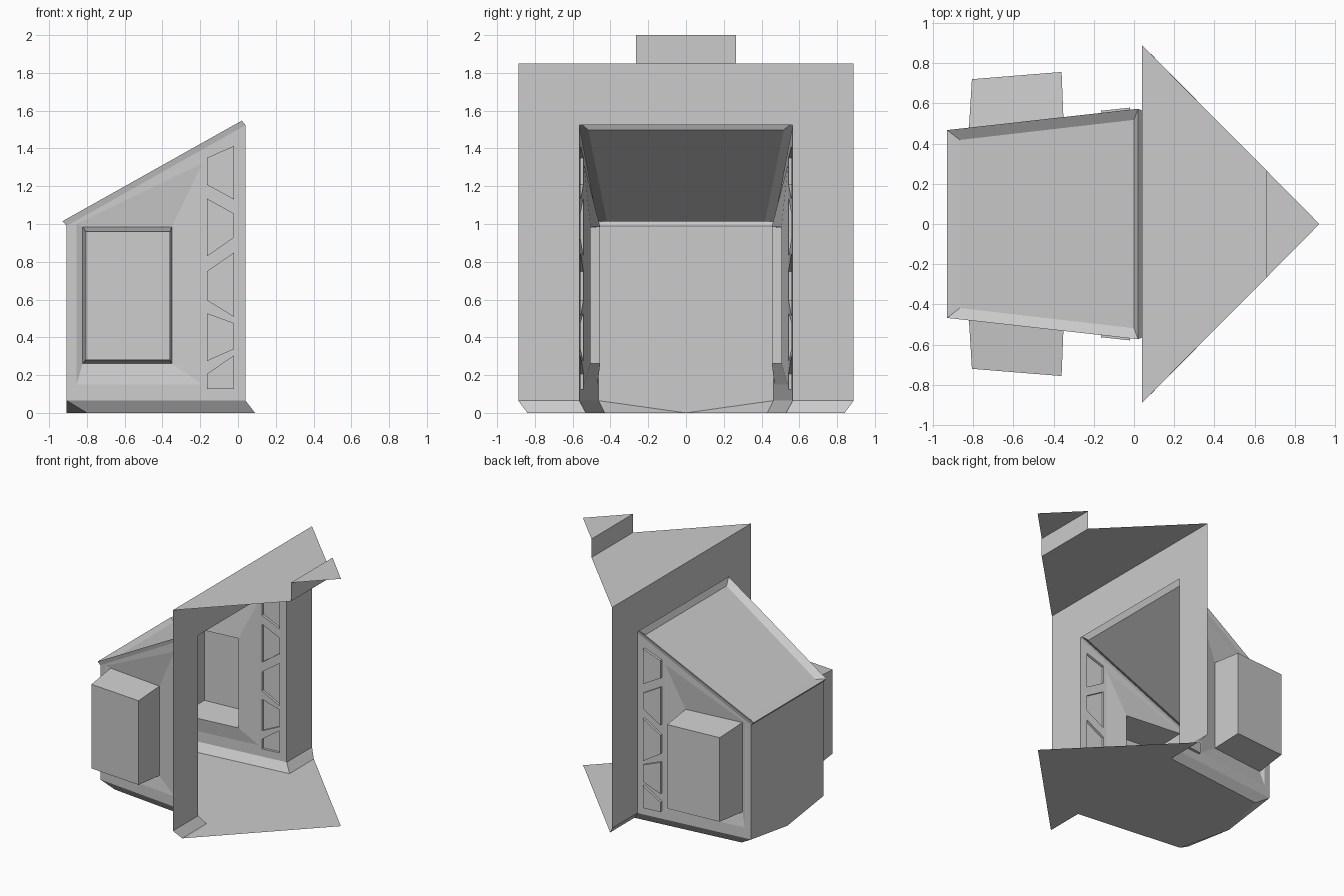
import bpy
from mathutils import Vector
from mathutils.geometry import tessellate_polygon

if "Cube" in bpy.data.objects:
    bpy.data.objects.remove(bpy.data.objects["Cube"])


def make(name, verts, faces, mirror=False):
    me = bpy.data.meshes.new(name)
    me.from_pydata([tuple(v) for v in verts], [], faces)
    me.update()
    ob = bpy.data.objects.new(name, me)
    bpy.context.collection.objects.link(ob)
    if mirror:
        m = ob.modifiers.new("mirror", 'MIRROR')
        m.use_axis = (False, True, False)
    return ob


def rings(name, loops, cap=True, mirror=False):
    """Skin a chain of equal-length loops and cap the last one."""
    n = len(loops[0])
    verts = [v for loop in loops for v in loop]
    faces = []
    for k in range(len(loops) - 1):
        for i in range(n):
            j = (i + 1) % n
            faces.append((k*n + i, k*n + j, (k+1)*n + j, (k+1)*n + i))
    if cap:
        faces.append(tuple(range((len(loops)-1)*n, len(loops)*n)))
    return make(name, verts, faces, mirror)


XF, XB = 0.04, -0.907       # mouth and back of the alcove
YF, YB = 0.565, 0.463       # half widths there
ZS, ZF, ZB = 0.065, 1.523, 0.99   # skirting top, roof front, roof back


def side(x, z, out=0.0):
    """Point on the tapering left-hand side wall, moved outward by out."""
    return Vector((x, -(YB + (YF - YB) * (x - XB) / (XF - XB) + out), z))


def both(pts):
    """Left-side points followed by their mirror images in reverse."""
    return pts + [(x, -y, z) for x, y, z in reversed(pts) if y != 0]


# Room floor running into the alcove, ending in a shallow point
floor = both([(0.92, 0, 0), (0.09, -0.84, 0), (0.09, -0.53, 0),
              (-0.8, -0.43, 0), (XB, 0, 0)])
make("floor", floor, [tuple(range(len(floor)))])

# Ceiling with raised tip
make("ceiling",
     [(XF, -.888, 1.85), (.66, -.265, 1.85), (.66, .265, 1.85), (XF, .888, 1.85),
      (.66, -.265, 2), (.66, .265, 2), (.922, 0, 2)],
     [(0, 1, 2, 3), (1, 4, 5, 2), (4, 6, 5)])

# Room wall around the mouth
make("room_wall",
     both([(XF, -YF, ZS), (XF, -YF, ZF)]) +
     both([(XF, -.888, ZS), (XF, -.888, 1.85)]),
     [(4, 0, 1, 5), (5, 1, 2, 6), (6, 2, 3, 7)])

# Sloped skirting: room side, alcove side, back corner
make("skirting",
     [(XF, -.888, ZS), (.09, -.84, 0), (.09, -.53, 0), (XF, -YF, ZS),
      (-.8, -.43, 0), (XB, -YB, ZS), (XB, 0, 0)],
     [(0, 1, 2, 3), (3, 2, 4, 5), (5, 4, 6)], mirror=True)

# Alcove back wall
make("back_wall",
     [(XB, -YB, ZS), (XB, 0, 0), (XB, YB, ZS), (XB, YB, ZB), (XB, -YB, ZB)],
     [(0, 4, 3, 2, 1)])

# Slot outlines: z of left bottom, left top, right bottom, right top
slots = [(1.208, 1.35, 1.129, 1.414), (.828, 1.135, .929, 1.055),
         (.596, .749, .507, .85), (.274, .528, .338, .475),
         (.127, .206, .127, .306)]
slot_xz = [[(-.165, a), (-.02, c), (-.02, d), (-.165, b)] for a, b, c, d in slots]
dish_xz = [(-.855, .15), (-.19, .15), (-.19, 1.32), (-.855, 1.0)]
outline = [(XB, ZS), (XF, ZS), (XF, ZF), (XB, ZB)]

# Side wall sheet with openings for the slots and the niche
loops = [outline, dish_xz] + slot_xz
flat = [p for loop in loops for p in loop]
tris = tessellate_polygon([[Vector((x, z, 0)) for x, z in loop] for loop in loops])
make("side_wall", [side(x, z) for x, z in flat], [tuple(t) for t in tris], mirror=True)

# Trapezoid slots pressed outward
for i, s in enumerate(slot_xz):
    rings("slot_%d" % (i + 1),
          [[side(x, z) for x, z in s], [side(x, z, .02) for x, z in s]], mirror=True)

# Niche box: funnel dipping inward, then a tapered box reaching outward
niche = [side(x, z, -.018) for x, z in
         [(-.822, .262), (-.35, .262), (-.35, .985), (-.822, .985)]]
end = [(-.806, -.72, .28), (-.36, -.756, .28), (-.36, -.756, .96), (-.806, -.72, .96)]
rings("side_niche", [[side(x, z) for x, z in dish_xz], niche, end], mirror=True)

# Sloped roof: lip, rim and sunken pane
rings("roof", [both([(XB, -YB, ZB), (XF, -YF, ZF)]),
               both([(-.929, -.467, 1.015), (.02, -.573, 1.547)]),
               both([(-.866, -.418, 1.012), (0, -.518, 1.498)])])
